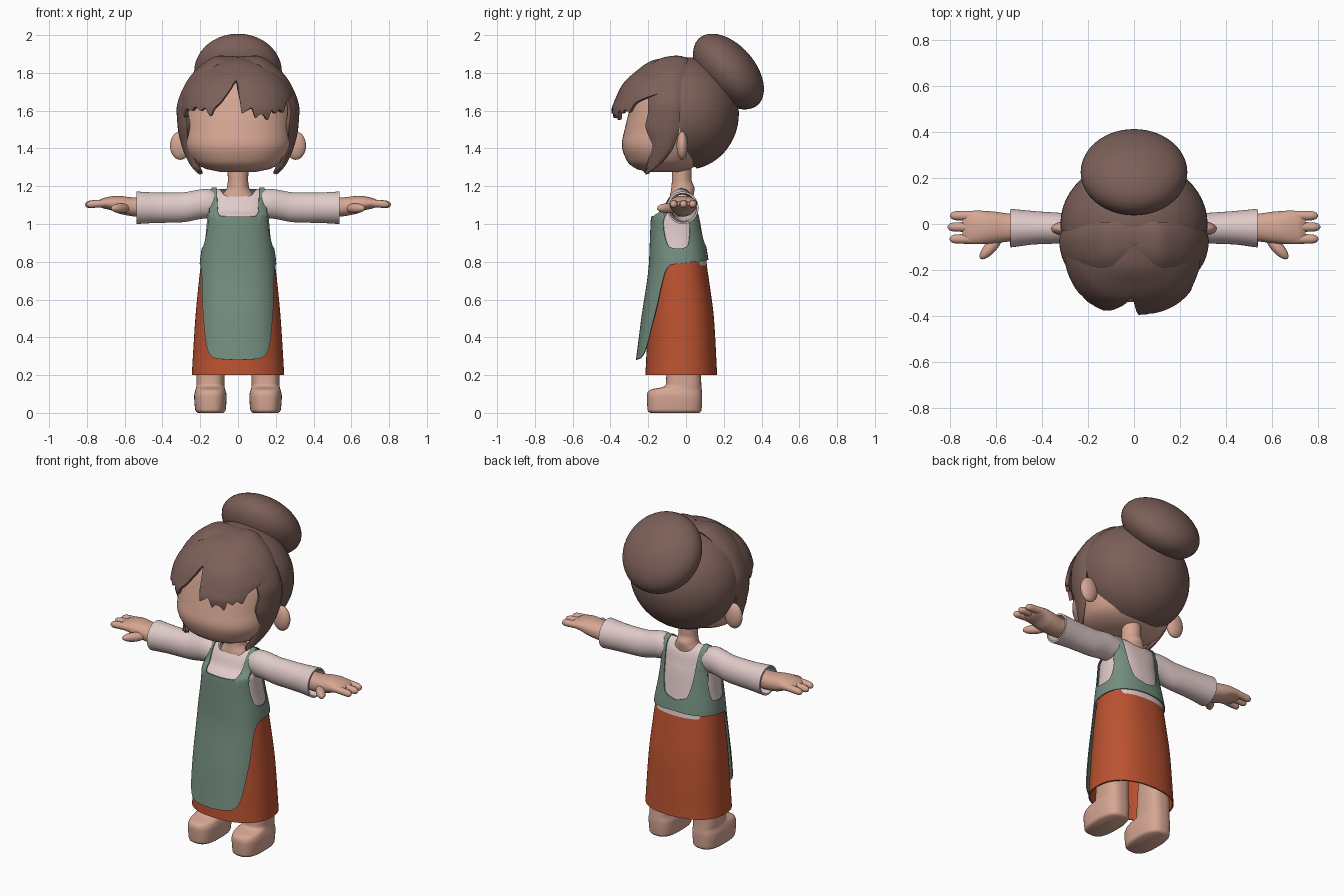
import bpy, bmesh
from math import sin, cos, radians, sqrt, copysign
from mathutils import Vector, Matrix

if "Cube" in bpy.data.objects:
    bpy.data.objects.remove(bpy.data.objects["Cube"])


def material(name, rgb):
    m = bpy.data.materials.new(name)
    m.use_nodes = True
    m.diffuse_color = (*rgb, 1)
    m.node_tree.nodes["Principled BSDF"].inputs["Base Color"].default_value = (*rgb, 1)
    return m


HAIR = material("brown hair", (.2, .115, .098))
SKIN = material("warm skin", (.67, .38, .29))
BLOUSE = material("pale pink cloth", (.74, .59, .58))
APRON = material("sage green cloth", (.175, .27, .212))
SKIRT = material("rust orange cloth", (.5, .085, .03))


def curve(table, t):
    """Smooth interpolation without overshoot; rows are (key, value, value...)."""
    if t <= table[0][0]:
        return table[0][1:]
    if t >= table[-1][0]:
        return table[-1][1:]
    i = next(k for k in range(len(table) - 1) if table[k + 1][0] >= t)
    a, b = table[i], table[i + 1]
    h = b[0] - a[0]
    u = (t - a[0]) / h

    def slope(k, c):
        return (table[k + 1][c] - table[k][c]) / (table[k + 1][0] - table[k][0])

    def tangent(k, c):
        if k == 0 or k == len(table) - 1:
            return slope(max(k - 1, 0), c)
        p, q = slope(k - 1, c), slope(k, c)
        return 0 if p * q <= 0 else 2 * p * q / (p + q)

    out = []
    for c in range(1, len(a)):
        m0, m1 = tangent(i, c) * h, tangent(i + 1, c) * h
        s = u * u * (3 - 2 * u)
        out.append(a[c] * (1 - s) + b[c] * s
                   + m0 * u * (1 - u) ** 2 - m1 * u * u * (1 - u))
    return out


def finish(bm, name, mat, thickness=0):
    mesh = bpy.data.meshes.new(name)
    bm.to_mesh(mesh)
    bm.free()
    mesh.materials.append(mat)
    ob = bpy.data.objects.new(name, mesh)
    bpy.context.collection.objects.link(ob)
    bpy.ops.object.select_all(action='DESELECT')
    ob.select_set(True)
    bpy.context.view_layer.objects.active = ob
    if thickness:
        mod = ob.modifiers.new("thickness", 'SOLIDIFY')
        mod.thickness = thickness
        mod.offset = -1
        bpy.ops.object.modifier_apply(modifier=mod.name)
    bpy.ops.object.shade_smooth_by_angle(angle=radians(40))
    return ob


def grid(name, mat, columns, thickness=0, fill=False):
    bm = bmesh.new()
    vs = [[bm.verts.new(p) for p in col] for col in columns]
    for a, b in zip(vs, vs[1:]):
        for j in range(len(a) - 1):
            bm.faces.new((a[j], b[j], b[j + 1], a[j + 1]))
    bmesh.ops.remove_doubles(bm, verts=bm.verts, dist=.0002)
    if fill:
        bmesh.ops.holes_fill(bm, edges=[e for e in bm.edges if e.is_boundary], sides=0)
    bmesh.ops.recalc_face_normals(bm, faces=bm.faces)
    return finish(bm, name, mat, thickness)


def shell(name, mat, prof, bottom=None, top=None, span=180, step=6, rows=36,
          n=2.4, place=lambda a, y, t: (a, y, t), thickness=0, fill=False):
    """Skin over rounded sections (t, half width, front y, back y, centre).
    The lower and upper edges may vary with the angle from the front."""
    bottom = bottom or [(0, prof[0][0])]
    top = top or [(0, prof[-1][0])]
    columns = []
    for phi in range(-span, span + 1, step):
        def edge(table):
            return curve(table, phi if table[0][0] < 0 else abs(phi))[0]
        lo, hi = edge(bottom), edge(top)
        s, c = sin(radians(phi)), cos(radians(phi))
        s, c = (copysign(abs(v) ** (2 / n), v) for v in (s, c))
        col = []
        for r in range(rows + 1):
            t = lo + (hi - lo) * r / rows
            w, front, back, *mid = curve(prof, t)
            y = (front + back) / 2 - (back - front) / 2 * c
            col.append(place(w * s + (mid[0] if mid else 0), y, t))
        columns.append(col)
    return grid(name, mat, columns, thickness, fill)


def ellipsoid(name, mat, centre, radii, turn=0, axis='X', cuts=()):
    bm = bmesh.new()
    bmesh.ops.create_uvsphere(bm, u_segments=48, v_segments=28, radius=1)
    bm.transform(Matrix.Translation(centre) @ Matrix.Rotation(radians(turn), 4, axis)
                 @ Matrix.Diagonal((*radii, 1)))
    for co, no in cuts:
        cut = bmesh.ops.bisect_plane(bm, geom=bm.verts[:] + bm.edges[:] + bm.faces[:],
                                     plane_co=co, plane_no=no, clear_inner=True)
        edges = [g for g in cut["geom_cut"] if isinstance(g, bmesh.types.BMEdge)]
        bmesh.ops.edgeloop_fill(bm, edges=edges)
    bmesh.ops.recalc_face_normals(bm, faces=bm.faces)
    return finish(bm, name, mat)


# Head, neck and ears
shell("head", SKIN, [(1.275, .09, -.2, -.03), (1.29, .165, -.26, .02), (1.33, .235, -.31, .08),
                     (1.42, .28, -.34, .13), (1.5, .29, -.325, .2), (1.6, .29, -.3, .2),
                     (1.7, .25, -.27, .19), (1.8, .15, -.17, .12), (1.83, .05, -.08, .05)],
      fill=True, n=2.2)
shell("neck", SKIN, [(1.1, .1, -.09, .03), (1.15, .085, -.085, .04), (1.19, .06, -.078, .045),
                     (1.23, .054, -.075, .03), (1.32, .056, -.075, .03)], n=2)

# Hair: back cap, bun, fringe and side locks
ellipsoid("hair_back", HAIR, (0, 0, 1.585), (.32, .28, .298),
          cuts=[((0, -.03, 1.5), (0, 1, 0)), ((0, .07, 1.285), (0, .75, 1))])
ellipsoid("hair_bun", HAIR, (0, .225, 1.807), (.232, .235, .142), turn=-49)
shell("hair_fringe", HAIR,
      [(1.55, .305, -.39, .29), (1.6, .31, -.395, .29), (1.66, .305, -.375, .27),
       (1.74, .27, -.335, .23), (1.82, .19, -.25, .15), (1.865, .1, -.18, .08),
       (1.885, .02, -.09, -.01)],
      bottom=[(-82, 1.66), (-66, 1.565), (-59, 1.61), (-50, 1.6), (-43, 1.62), (-36, 1.6),
              (-31, 1.615), (-24, 1.57), (-20, 1.61), (-13, 1.65), (-6, 1.71), (-1, 1.76),
              (0, 1.73), (2, 1.585), (6, 1.6), (10, 1.615), (14, 1.56), (18, 1.58),
              (22, 1.575), (27, 1.55), (31, 1.6), (36, 1.585), (41, 1.605), (47, 1.59),
              (53, 1.64), (65, 1.67), (82, 1.7)],
      span=82, step=1, thickness=.02)
LOCK = [(0, 0, 1.888, -.16, .01), (1, .1, 1.893, -.18, .01), (2, .2, 1.84, -.2, 0),
        (3, .285, 1.74, -.2, -.02), (4, .33, 1.61, -.2, -.03), (5, .325, 1.51, -.215, -.035),
        (6, .305, 1.41, -.19, -.06), (7, .27, 1.3, -.2, -.13), (8, .235, 1.22, -.216, -.21)]
for side, s in (("left", 1), ("right", -1)):
    columns = []
    for i in range(49):
        x, z, front, back = curve(LOCK, i / 6)
        col = []
        for j in range(13):
            y = front + (back - front) * j / 12
            f = sqrt(1 - ((y + .02) / .4) ** 2)
            lens = 1 - .05 * abs(j / 6 - 1) ** 3
            col.append((s * x * f * lens, y, 1.56 + (z - 1.56) * f * lens))
        columns.append(col)
    grid(side + "_side_lock", HAIR, columns, thickness=.022)
    ellipsoid(side + "_ear", SKIN, (s * .305, -.02, 1.415), (.055, .03, .075))

# Blouse body, apron and skirt
BODY = [(.28, .236, -.265, .17), (.5, .222, -.237, .15), (.8, .202, -.196, .12),
        (.95, .18, -.19, .095), (1.04, .172, -.185, .078), (1.08, .17, -.135, .066),
        (1.14, .167, -.1, .048), (1.18, .163, -.06, .015), (1.192, .16, -.025, -.025)]
shell("apron", APRON, BODY,
      bottom=[(0, .28), (25, .288), (36, .31), (44, .37), (50, .46), (57, .57),
              (62, .68), (68, .75), (78, .783), (100, .795), (180, .812)],
      top=[(0, 1.04), (28, 1.042), (34, 1.065), (41, 1.192), (58, 1.192), (65, .96),
           (75, .882), (90, .87), (105, .882), (115, .96), (122, 1.192), (139, 1.192),
           (152, .98), (162, .9), (180, .876)],
      step=1, rows=44, thickness=.005)
inner = [(z - .007, w * .95, -.03 + (f + .03) * .93, -.03 + (b + .03) * .93)
         for z, w, f, b in BODY]
shell("blouse", BLOUSE, inner, bottom=[(0, .78)],
      top=[(0, 1.145), (20, 1.15), (38, 1.185), (180, 1.185)], step=3)
shell("skirt", SKIRT, [(.2, .245, -.215, .165), (.5, .226, -.2, .148), (.7, .207, -.185, .122),
                       (.8, .195, -.17, .107)], step=4, thickness=.008, n=2.3)

# Sleeves, hands, legs with feet
for side, s in (("left", 1), ("right", -1)):
    def along_x(a, y, t, s=s):
        return (s * t, y, a)

    def upright(a, y, t, s=s):
        return (s * (a + .146), y, t)

    shell(side + "_sleeve", BLOUSE,
          [(.09, .06, -.08, .03, 1.105), (.17, .078, -.095, .038, 1.107),
           (.3, .079, -.085, .047, 1.088), (.42, .08, -.088, .055, 1.086),
           (.537, .086, -.102, .066, 1.086)], place=along_x, n=2, thickness=.01)
    shell(side + "_hand", SKIN,
          [(.46, .05, -.07, .04, 1.09), (.54, .05, -.076, .045, 1.09),
           (.62, .048, -.085, .055, 1.1), (.68, .035, -.088, .058, 1.11),
           (.72, .025, -.086, .056, 1.11), (.745, .01, -.07, .04, 1.11)],
          place=along_x, n=2.2, fill=True)
    for label, y, tip in (("rear", .036, .8), ("middle", -.013, .81), ("front", -.065, .802)):
        shell(f"{side}_{label}_finger", SKIN,
              [(.67, .02, y - .022, y + .022, 1.112), (tip - .03, .02, y - .02, y + .02, 1.105),
               (tip - .008, .014, y - .014, y + .014, 1.103), (tip, .003, y - .003, y + .003, 1.103)],
              place=along_x, n=2, step=15, fill=True)
    ellipsoid(side + "_thumb", SKIN, (s * .622, -.1, 1.083), (.068, .026, .026),
              turn=-s * 48, axis='Z')
    shell(side + "_leg_and_foot", SKIN,
          [(0, .068, -.19, .07), (.012, .08, -.203, .082), (.09, .086, -.207, .086),
           (.115, .081, -.2, .084), (.128, .077, -.175, .083), (.136, .075, -.125, .082),
           (.15, .074, -.107, .081), (.2, .074, -.104, .08), (.4, .068, -.09, .07)],
          place=upright, rows=60, n=2.7, fill=True)
